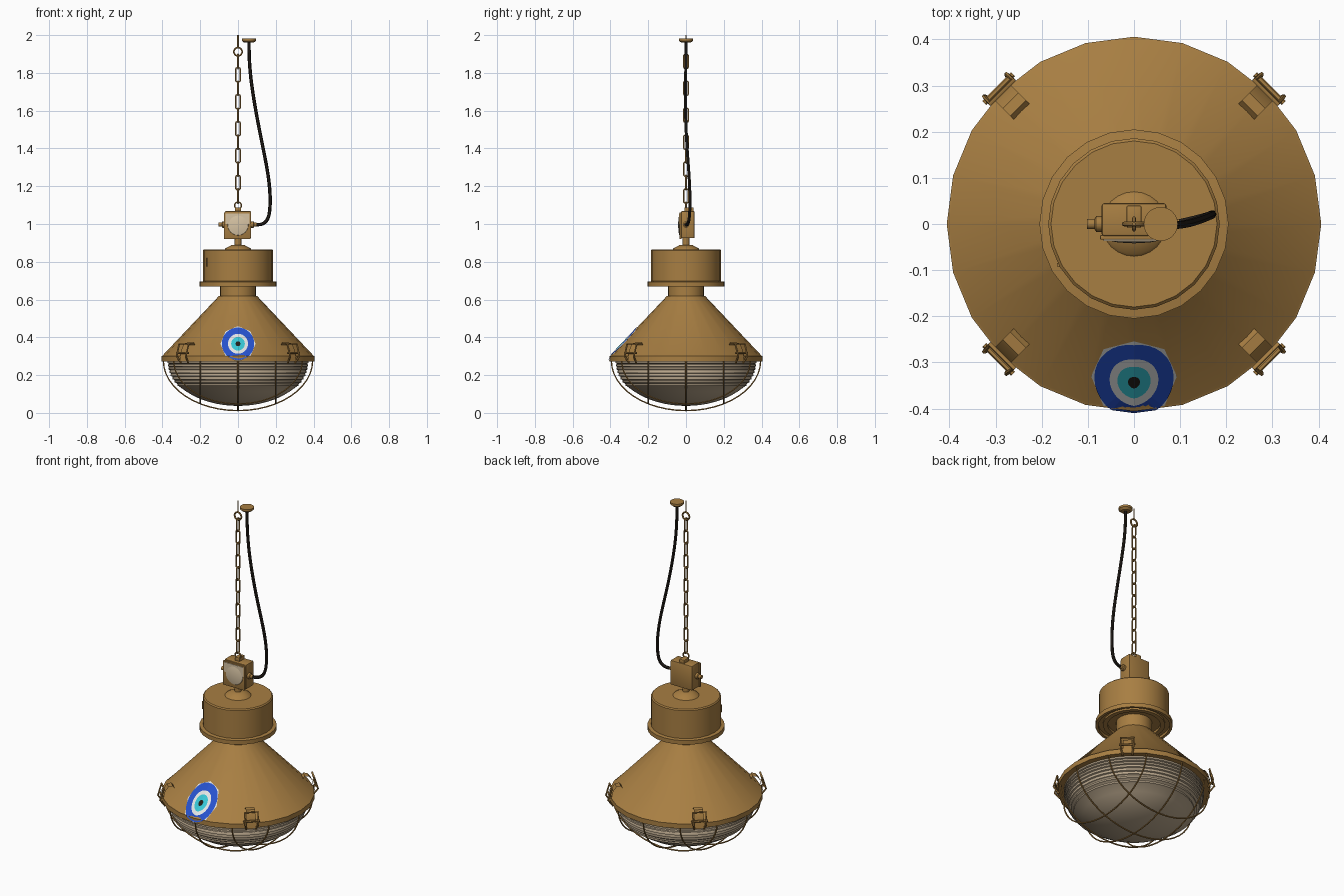
import bpy, bmesh
from math import sin, cos, pi, sqrt, radians
from mathutils import Matrix, Vector

cube = bpy.data.objects.get("Cube")
if cube:
    bpy.data.objects.remove(cube, do_unlink=True)


def material(name, rgb, rough=0.6):
    m = bpy.data.materials.new(name)
    m.use_nodes = True
    m.diffuse_color = (*rgb, 1)
    bsdf = m.node_tree.nodes["Principled BSDF"]
    bsdf.inputs["Base Color"].default_value = (*rgb, 1)
    bsdf.inputs["Roughness"].default_value = rough
    return m


BRASS = material("brass", (0.39, 0.21, 0.055))
GLASS = material("frosted_glass", (0.48, 0.38, 0.26))
PALE = material("pale_lens", (0.68, 0.55, 0.37))
BLACK = material("black_rubber", (0.016, 0.012, 0.009))
BLUE = material("royal_blue", (0.02, 0.085, 0.62))
WHITE = material("white", (0.8, 0.82, 0.82))
CYAN = material("cyan", (0.04, 0.58, 0.68))


def finish(name, bm, mats, smooth=True):
    bmesh.ops.recalc_face_normals(bm, faces=bm.faces)
    mesh = bpy.data.meshes.new(name)
    bm.to_mesh(mesh)
    bm.free()
    for m in mats:
        mesh.materials.append(m)
    ob = bpy.data.objects.new(name, mesh)
    bpy.context.collection.objects.link(ob)
    if smooth:
        select(ob)
        bpy.ops.object.shade_smooth_by_angle(angle=radians(32))
    return ob


def select(ob):
    bpy.ops.object.select_all(action='DESELECT')
    ob.select_set(True)
    bpy.context.view_layer.objects.active = ob


def lathe(name, profile, mat, segs=24, matrix=None):
    """Turn an (r, z) profile about the z axis."""
    bm = bmesh.new()
    rings = []
    for r, z in profile:
        if r == 0:
            rings.append([bm.verts.new((0, 0, z))] * segs)
        else:
            rings.append([bm.verts.new((r * cos(2 * pi * i / segs), r * sin(2 * pi * i / segs), z))
                          for i in range(segs)])
    for a, b in zip(rings, rings[1:]):
        for i in range(segs):
            j = (i + 1) % segs
            bm.faces.new(list(dict.fromkeys((a[i], a[j], b[j], b[i]))))
    if matrix:
        bm.transform(matrix)
    return finish(name, bm, [mat])


def box(name, lo, hi, mat, bevel=0.0, matrix=None):
    lo, hi = Vector(lo), Vector(hi)
    bm = bmesh.new()
    bmesh.ops.create_cube(bm, size=1)
    bm.transform(Matrix.Translation((lo + hi) / 2) @ Matrix.Diagonal((*(hi - lo), 1)))
    if bevel:
        bmesh.ops.bevel(bm, geom=bm.edges[:], offset=bevel, segments=2, affect='EDGES', profile=0.5)
    if matrix:
        bm.transform(matrix)
    return finish(name, bm, [mat])


def wire(name, points, radius, mat, cyclic=False, matrix=None, kind='POLY'):
    """Round wire swept along a path."""
    cu = bpy.data.curves.new(name, 'CURVE')
    cu.dimensions = '3D'
    cu.bevel_depth, cu.bevel_resolution = radius, 1
    cu.use_fill_caps = True
    cu.resolution_u = 8
    sp = cu.splines.new(kind)
    sp.points.add(len(points) - 1)
    for p, co in zip(sp.points, points):
        p.co = (*co, 1)
    sp.use_cyclic_u = cyclic
    if kind == 'NURBS':
        sp.use_endpoint_u, sp.order_u = True, 4
    cu.materials.append(mat)
    ob = bpy.data.objects.new(name, cu)
    bpy.context.collection.objects.link(ob)
    if matrix:
        ob.matrix_world = matrix
    select(ob)
    bpy.ops.object.convert(target='MESH')
    bpy.ops.object.shade_smooth_by_angle(angle=radians(50))


# Conical shade with its rim and open underside
lathe("shade", [(0.095, 0.62), (0.1, 0.62), (0.4, 0.303), (0.406, 0.3), (0.406, 0.272),
                (0.36, 0.272), (0.36, 0.29)], BRASS)
lathe("neck", [(0.095, 0.615), (0.095, 0.69)], BRASS)

# Ballast housing with stepped underside
lathe("housing", [(0, 0.866), (0.18, 0.866), (0.186, 0.86), (0.186, 0.697), (0.205, 0.694),
                  (0.205, 0.67), (0.19, 0.67), (0.19, 0.685), (0.165, 0.685), (0.165, 0.675),
                  (0.14, 0.675), (0.14, 0.69), (0.09, 0.69)], BRASS)
lathe("housing_cap", [(0.07, 0.866), (0.065, 0.872), (0.035, 0.888), (0.018, 0.89), (0.018, 0.93)], BRASS)
box("housing_latch", (-0.167, -0.092, 0.775), (-0.16, -0.085, 0.82), BRASS)

# Ribbed glass bowl
TOP = 0.272
bowl = []
for k in range(8):
    z = TOP - 0.017 * k
    r = 0.372 * sqrt(1 - ((TOP - z) / 0.235) ** 2)
    bowl += [(r, z), (r, z - 0.009), (r - 0.008, z - 0.012)]
start = bowl[-1][0]
for k in range(1, 9):
    r = start * (1 - k / 8)
    bowl.append((r, TOP - 0.235 * sqrt(1 - (r / 0.372) ** 2)))
lathe("glass_bowl", bowl, GLASS, 48)

# Protective cage: arched wires in parallel planes, both ways
for turn in (0, pi / 2):
    for off in (-0.2, 0, 0.2):
        half = sqrt(0.395 ** 2 - off ** 2)
        path = []
        for i in range(25):
            s = -half * cos(pi * i / 24)
            rest = max(0, 1 - (s * s + off * off) / 0.395 ** 2)
            path.append((off, s, TOP - 0.264 * sqrt(rest) + 0.004))
        wire("cage_wire", path, 0.004, BRASS, matrix=Matrix.Rotation(turn, 4, 'Z'))

# Spring clips on the four diagonals
strap = [(0.338, 0.35), (0.355, 0.372), (0.378, 0.368), (0.395, 0.345), (0.405, 0.31), (0.412, 0.272)]
for k in range(4):
    spin = Matrix.Rotation(pi / 4 + k * pi / 2, 4, 'Z')
    bm = bmesh.new()
    left, right = ([bm.verts.new((u, t, z)) for u, z in strap] for t in (-0.024, 0.024))
    for i in range(len(strap) - 1):
        bm.faces.new((left[i], left[i + 1], right[i + 1], right[i]))
    bmesh.ops.solidify(bm, geom=bm.faces[:], thickness=0.006)
    bm.transform(spin)
    finish("clip_strap", bm, [BRASS])
    loop = [(0.398, -0.026, 0.262), (0.425, -0.034, 0.3), (0.405, -0.036, 0.365),
            (0.405, 0.036, 0.365), (0.425, 0.034, 0.3), (0.398, 0.026, 0.262)]
    wire("clip_loop", loop, 0.005, BRASS, matrix=spin)
    wire("clip_pin", [(0.415, -0.044, 0.318), (0.415, 0.044, 0.318)], 0.006, BRASS, matrix=spin)

# Junction box with lens, glands and lifting lug
box("junction_box", (-0.07, -0.026, 0.925), (0.07, 0.045, 1.068), BRASS, 0.005)
box("junction_cover", (-0.074, -0.034, 0.92), (0.066, -0.024, 1.062), BRASS, 0.003)
face = Matrix.Translation((0, -0.033, 0.995)) @ Matrix.Rotation(pi / 2, 4, 'X')
lathe("junction_lens", [(0.056, 0), (0.054, 0.003), (0.035, 0.007), (0, 0.009)], PALE, 24, face)
box("junction_label", (-0.066, -0.037, 1.0), (0.06, -0.032, 1.056), PALE)
for name, side, reach in (("left_gland", 1, 0.098), ("right_gland", -1, 0.102)):
    axis = Matrix.Translation((0, 0, 0.997)) @ Matrix.Rotation(side * pi / 2, 4, 'Y')
    lathe(name, [(0.017, 0.065), (0.017, 0.082), (0.011, 0.086), (0.011, reach), (0, reach)],
          BRASS, 12, axis)
box("lifting_lug", (-0.016, -0.008, 1.065), (0.016, 0.04, 1.088), BRASS, 0.003)
wire("lug_ring", [(0.018 * cos(pi * i / 8), 0, 1.098 + 0.018 * sin(pi * i / 8)) for i in range(16)],
     0.004, BRASS, True)

# Chain of alternating links
for k in range(11):
    link = []
    for i in range(12):
        a = pi * (i + 0.5) / 6
        link.append((0.013 * cos(a), 0, 0.013 * sin(a) + (0.026 if sin(a) > 0 else -0.026)))
    place = Matrix.Translation((0, 0, 1.148 + 0.0713 * k))
    wire("chain_link", link, 0.0042, BRASS, True,
         place @ Matrix.Rotation(0 if k % 2 else pi / 2, 4, 'Z'))
wire("ceiling_ring", [(0.022 * cos(pi * i / 10), 0, 1.912 + 0.022 * sin(pi * i / 10)) for i in range(20)],
     0.005, BRASS, True)
wire("ceiling_hook", [(0, 0, 1.932), (0, 0, 2.0)], 0.004, BRASS)

# Power cable and its ceiling canopy
wire("power_cable", [(0.058, 0, 1.965), (0.058, 0, 1.85), (0.075, -0.005, 1.7), (0.12, 0, 1.46),
                     (0.165, 0.018, 1.25), (0.176, 0.024, 1.08), (0.155, 0.014, 0.99), (0.09, 0, 0.997)],
     0.009, BLACK, kind='NURBS')
lathe("cable_canopy", [(0, 1.982), (0.037, 1.982), (0.037, 1.97), (0.025, 1.96), (0, 1.96)], BRASS, 24,
      Matrix.Translation((0.058, 0, 0)))


# Painted eye, laid over the two front facets of the shade
def eye_plate(name, radii, mats, segs, lift):
    bm = bmesh.new()

    def point(r, i):
        a = 2 * pi * i / segs
        x, z = r * sin(a), 0.366 + r * cos(a)
        cone = min(0.406, 0.1 + (0.62 - z) * 0.946)
        return bm.verts.new((x, -cone + abs(x) * 0.1317 - lift, z))

    previous = [point(0, 0)] * segs
    for index, r in enumerate(radii):
        ring = [point(r, i) for i in range(segs)]
        for i in range(segs):
            j = (i + 1) % segs
            corners = dict.fromkeys((previous[i], previous[j], ring[j], ring[i]))
            bm.faces.new(list(corners)).material_index = index
        previous = ring
    ob = finish(name, bm, mats, False)
    if ob.data.polygons[0].normal.y > 0:
        ob.data.flip_normals()


eye_plate("eye_backing", [0.093], [WHITE], 8, 0.002)
eye_plate("eye_rings", [0.013, 0.036, 0.053, 0.086], [BLACK, CYAN, WHITE, BLUE], 32, 0.004)
